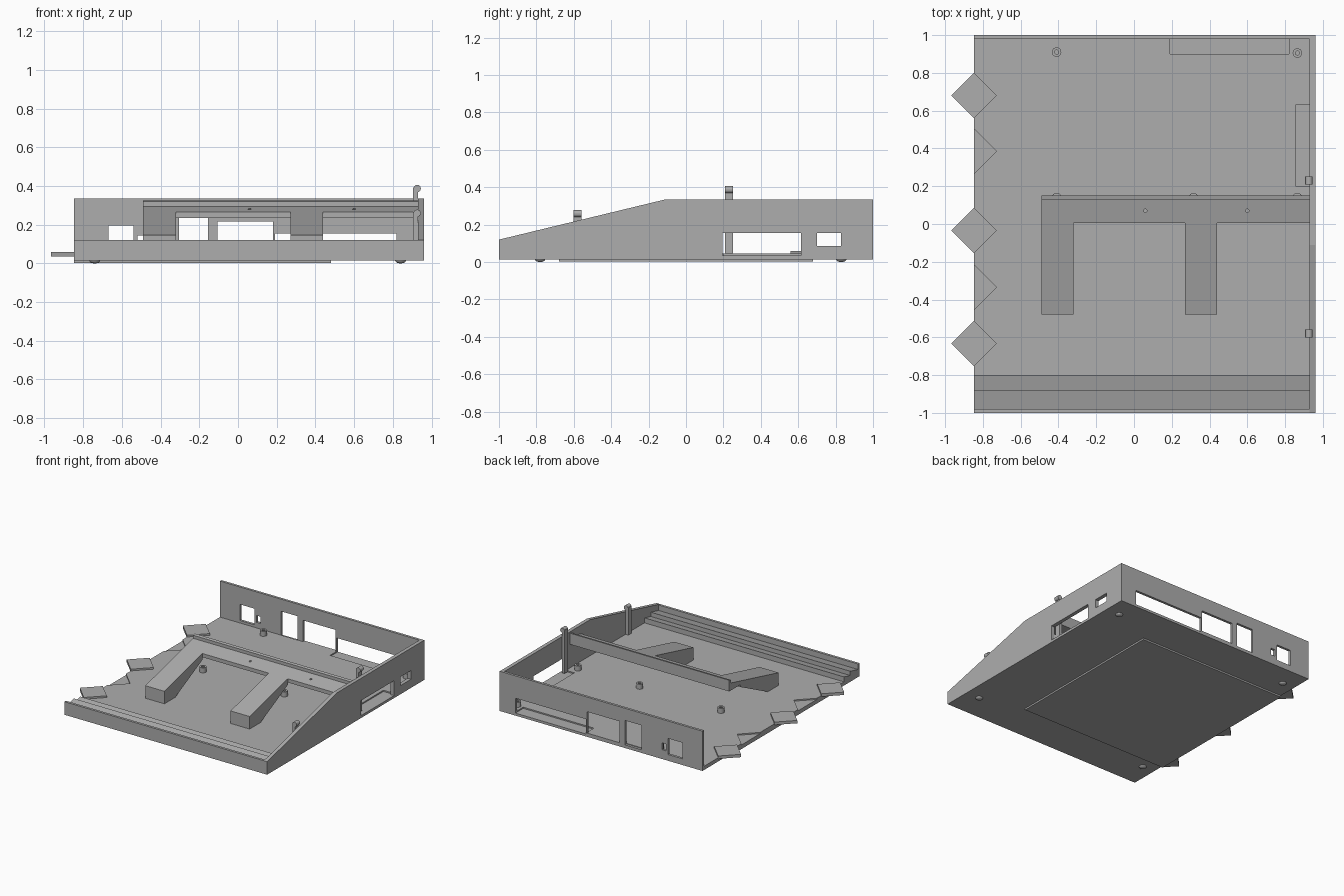
import bpy, bmesh, math
from mathutils import Vector

if "Cube" in bpy.data.objects:
    bpy.data.objects.remove(bpy.data.objects["Cube"])

grey = bpy.data.materials.new("plain_grey")
grey.use_nodes = True
tone = (0.42, 0.42, 0.42, 1)
grey.diffuse_color = tone
grey.node_tree.nodes["Principled BSDF"].inputs["Base Color"].default_value = tone


def finish(name, bm):
    bmesh.ops.recalc_face_normals(bm, faces=bm.faces)
    mesh = bpy.data.meshes.new(name)
    bm.to_mesh(mesh)
    bm.free()
    mesh.materials.append(grey)
    obj = bpy.data.objects.new(name, mesh)
    bpy.context.collection.objects.link(obj)
    return obj


def prism(name, points, low, high, axis="x"):
    """Extrude a (y, z) profile along x, or an (x, y) profile along z."""
    bm = bmesh.new()
    place = (lambda p: (low, *p)) if axis == "x" else (lambda p: (*p, low))
    face = bm.faces.new([bm.verts.new(place(p)) for p in points])
    out = bmesh.ops.extrude_face_region(bm, geom=[face])
    step = Vector((high - low, 0, 0) if axis == "x" else (0, 0, high - low))
    verts = [g for g in out["geom"] if isinstance(g, bmesh.types.BMVert)]
    bmesh.ops.translate(bm, verts=verts, vec=step)
    return finish(name, bm)


def box(name, x, y, z):
    corners = [(x[0], y[0]), (x[1], y[0]), (x[1], y[1]), (x[0], y[1])]
    return prism(name, corners, *z, axis="z")


def disc(name, centre, radius, z, sides=24):
    ring = [(centre[0] + radius * math.cos(math.tau * i / sides),
             centre[1] + radius * math.sin(math.tau * i / sides)) for i in range(sides)]
    return prism(name, ring, *z, axis="z")


def diamond(name, y, z):
    r = 0.12
    return prism(name, [(EDGE - r, y), (EDGE, y - r), (EDGE + r, y), (EDGE, y + r)], *z, axis="z")


def cut(target, cutter):
    cutter.hide_render = True
    mod = target.modifiers.new("cut", "BOOLEAN")
    mod.operation, mod.solver, mod.object = "DIFFERENCE", "EXACT", cutter
    bpy.context.view_layer.objects.active = target
    bpy.ops.object.modifier_apply(modifier=mod.name)
    bpy.data.objects.remove(cutter)


EDGE, INNER, OUTER = -0.847, 0.93, 0.96
BASE, FLOOR, RECESS = 0.015, 0.045, 0.035

# Floor with port recesses and locking notches on the open side
floor = box("floor", (EDGE, INNER), (-0.98, 0.98), (BASE, FLOOR))
cut(floor, box("cutter", (0.19, 0.82), (0.9, 1.1), (RECESS, 0.1)))
cut(floor, box("cutter", (0.855, 1.1), (0.2, 0.63), (RECESS, 0.1)))
for y in (0.385, -0.335):
    cut(floor, diamond("cutter", y, (RECESS, 0.1)))

# Diamond locking tabs
for y in (0.68, -0.035, -0.632):
    diamond("locking_tab", y, (0.036, 0.059))

# Walls
back = box("back_wall", (EDGE, OUTER), (0.98, 1), (BASE, 0.335))
for x, z in [((0.19, 0.82), (RECESS, 0.155)), ((-0.107, 0.182), (0.045, 0.217)),
             ((-0.305, -0.155), (0.04, 0.237)), ((-0.67, -0.54), (0.065, 0.195)),
             ((-0.52, -0.485), (0.09, 0.145))]:
    cut(back, box("cutter", x, (0.9, 1.1), z))

side = prism("side_wall", [(-1, BASE), (0.98, BASE), (0.98, 0.335), (-0.11, 0.335), (-1, 0.12)],
             INNER, OUTER)
for y, z in [((0.195, 0.615), (RECESS, 0.155)), ((0.7, 0.83), (0.085, 0.155))]:
    cut(side, box("cutter", (0.9, 1.1), y, z))

box("front_wall", (EDGE, INNER), (-1, -0.98), (BASE, 0.12))

# Stepped sloping ledge behind the front wall
prism("front_ledge", [(-0.98, FLOOR), (-0.8, FLOOR), (-0.8, 0.085), (-0.88, 0.066),
                      (-0.88, 0.1), (-0.98, 0.076)], EDGE, INNER)

# Sloping cross beam with raised rear lip and screw holes
beam = prism("cross_beam", [(0.005, 0.235), (0.15, 0.235), (0.15, 0.325), (0.128, 0.32),
                            (0.128, 0.295), (0.005, 0.265)], -0.49, INNER)
for x in (0.06, 0.6):
    cut(beam, disc("cutter", (x, 0.07), 0.009, (0.25, 0.4), 12))

# Sloping support legs
for x in (-0.49, 0.27):
    prism("support_leg", [(0.005, 0.265), (-0.48, 0.146), (-0.48, FLOOR), (-0.34, FLOOR),
                          (0.005, 0.215)], x, x + 0.17)

# Hollow board standoffs
for centre in [(-0.41, 0.91), (0.865, 0.905), (-0.41, 0.14), (0.315, 0.14), (0.865, 0.14)]:
    post = disc("standoff", centre, 0.025, (FLOOR, 0.085))
    cut(post, disc("cutter", centre, 0.011, (0.055, 0.1), 16))

# Snap posts with rounded heads
for y, top in [(0.23, 0.405), (-0.58, 0.277)]:
    box("snap_post", (0.905, INNER), (y - 0.022, y + 0.022), (FLOOR, top - 0.012))
    head = [(0.926, top - 0.018)]
    bm = bmesh.new()
    bmesh.ops.create_cone(bm, cap_ends=True, segments=16, radius1=0.019, radius2=0.019, depth=0.044)
    for v in bm.verts:
        v.co = Vector((head[0][0] + v.co.x, y + v.co.z, head[0][1] + v.co.y))
    finish("snap_head", bm)

# Base plate and round feet
box("base_plate", (EDGE, 0.48), (-0.68, 0.68), (0.002, BASE))
for x in (0.84, -0.74):
    for y in (0.83, -0.78):
        bm = bmesh.new()
        bmesh.ops.create_uvsphere(bm, u_segments=20, v_segments=10, radius=1)
        for v in bm.verts:
            v.co = Vector((x + 0.028 * v.co.x, y + 0.028 * v.co.y, BASE + 0.015 * v.co.z))
        foot = finish("foot", bm)
        foot.data.shade_smooth()
